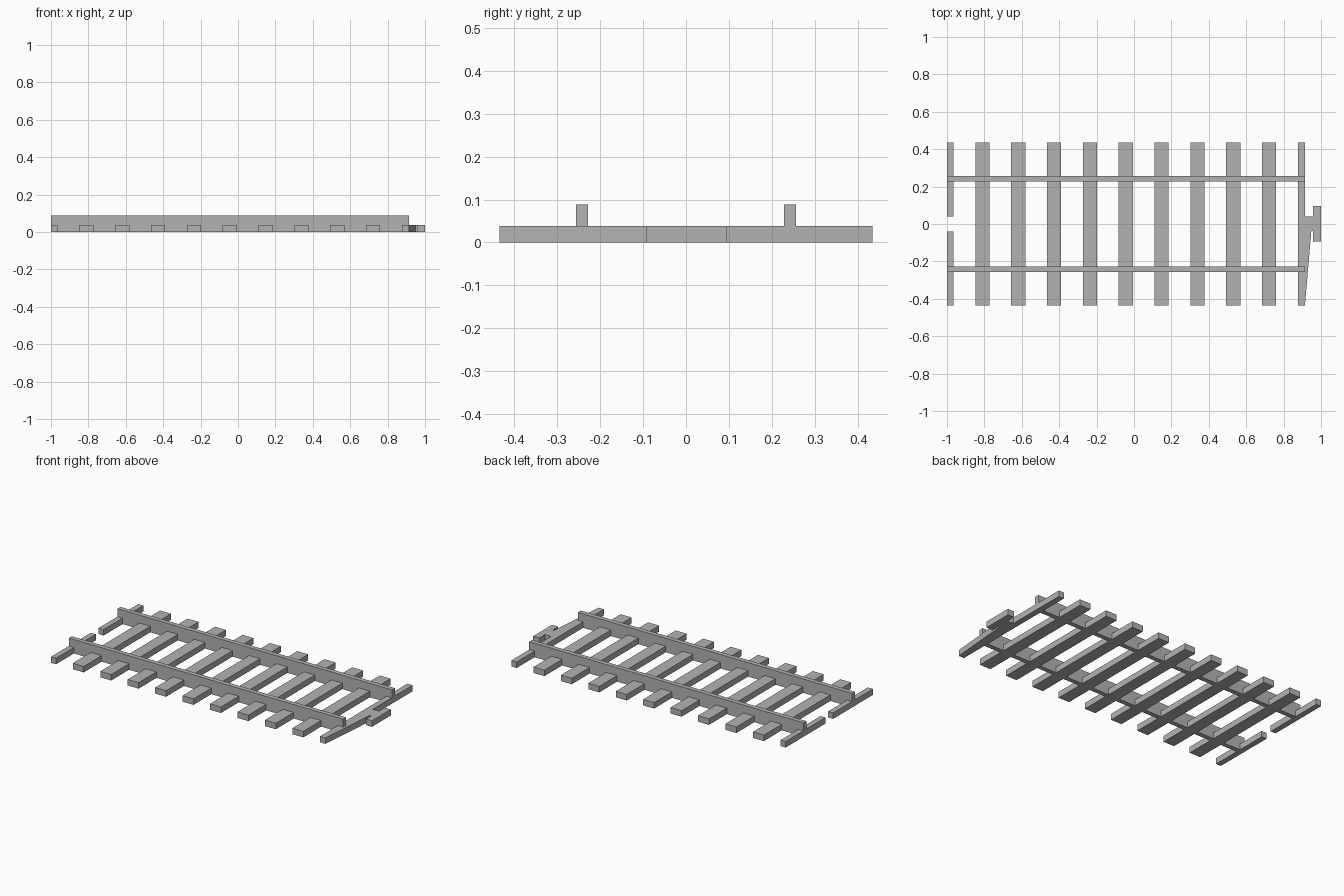
import bpy
import bmesh

# Remove the default object
cube = bpy.data.objects.get("Cube")
if cube:
    bpy.data.objects.remove(cube, do_unlink=True)

TIE_TOP = 0.038
RAIL_TOP = 0.088
HALF_WIDTH = 0.435
END_X = 0.914

grey = bpy.data.materials.new("plain_grey")
grey.use_nodes = True
colour = (0.45, 0.45, 0.45, 1)
grey.diffuse_color = colour
grey.node_tree.nodes["Principled BSDF"].inputs["Base Color"].default_value = colour


def slab(name, outline, top):
    """Extrude a flat outline from the ground up to the given height."""
    bm = bmesh.new()
    base = bm.faces.new([bm.verts.new((x, y, 0)) for x, y in outline])
    grown = bmesh.ops.extrude_face_region(bm, geom=[base], use_keep_orig=True)
    for v in grown["geom"]:
        if isinstance(v, bmesh.types.BMVert):
            v.co.z = top
    bmesh.ops.recalc_face_normals(bm, faces=bm.faces)
    mesh = bpy.data.meshes.new(name)
    bm.to_mesh(mesh)
    bm.free()
    mesh.materials.append(grey)
    obj = bpy.data.objects.new(name, mesh)
    bpy.context.collection.objects.link(obj)
    return obj


def box(name, x0, x1, y0, y1, top):
    return slab(name, [(x0, y0), (x1, y0), (x1, y1), (x0, y1)], top)


# Full cross ties
for i in range(9):
    x = -0.81 + i * 0.1915
    box(f"tie_{i + 1}", x - 0.038, x + 0.038, -HALF_WIDTH, HALF_WIDTH, TIE_TOP)

# Split half tie with the socket gap, and the two rails
for side, s in (("left", 1), ("right", -1)):
    y0, y1 = sorted((s * 0.039, s * HALF_WIDTH))
    box(f"split_tie_{side}", -1, -0.965, y0, y1, TIE_TOP)
    y0, y1 = sorted((s * 0.228, s * 0.257))
    box(f"rail_{side}", -1, END_X, y0, y1, RAIL_TOP)

# End tie with its slanted brace and T-shaped coupling
slab("end_tie_coupling", [
    (0.877, -HALF_WIDTH), (END_X, -HALF_WIDTH), (0.948, -0.037), (0.957, -0.037),
    (0.957, -0.093), (1, -0.093), (1, 0.095), (0.957, 0.095),
    (0.957, 0.039), (END_X, 0.039), (END_X, HALF_WIDTH), (0.877, HALF_WIDTH),
], TIE_TOP)
